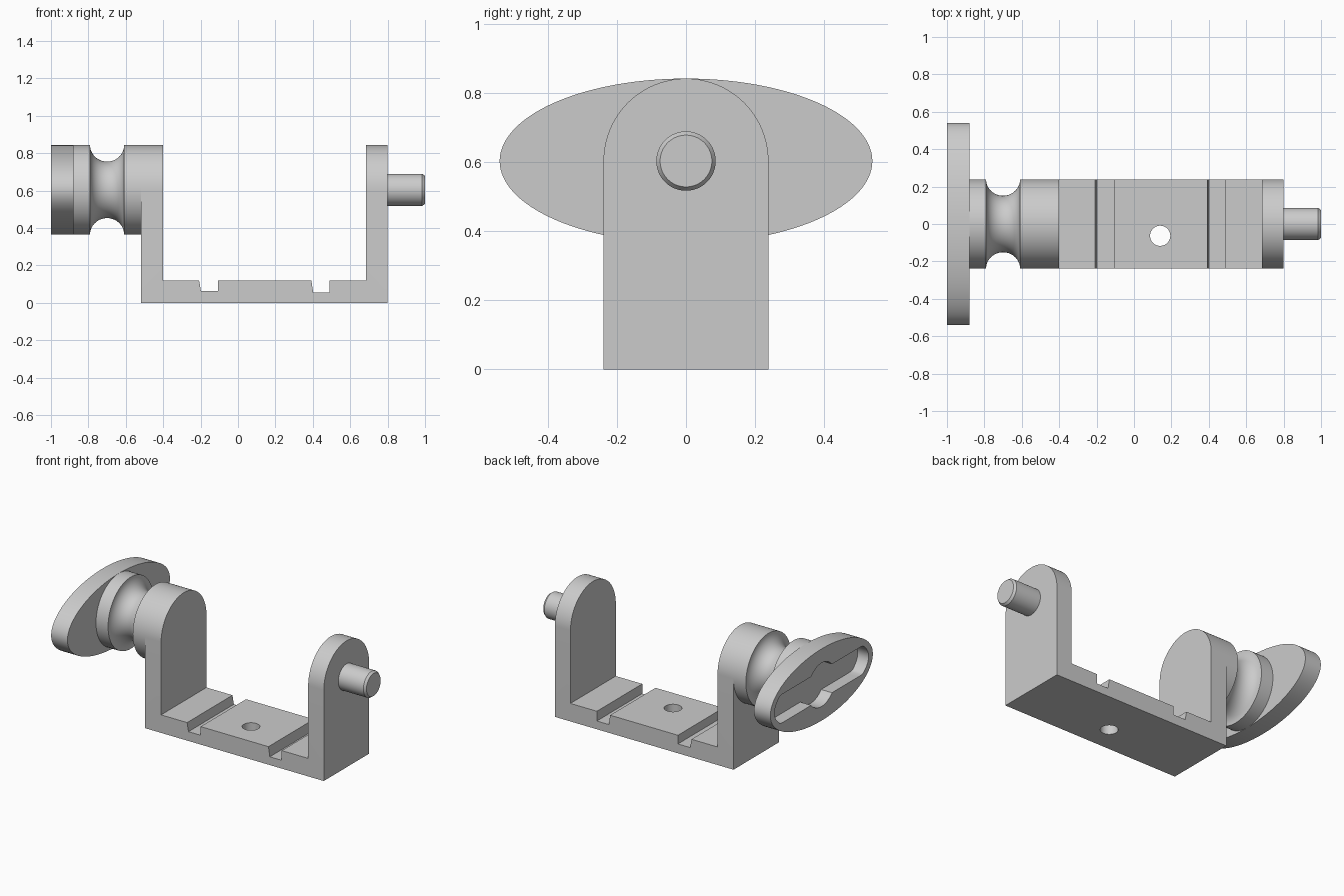
import bpy, bmesh
from math import sin, cos, pi, atan2, hypot
from mathutils import Vector

if "Cube" in bpy.data.objects:
    bpy.data.objects.remove(bpy.data.objects["Cube"])

AXIS_Z = 0.604   # height of the shaft
R = 0.239        # arch and spool radius

grey = bpy.data.materials.new("plain grey")
grey.use_nodes = True
grey.diffuse_color = (0.6, 0.6, 0.6, 1)
grey.node_tree.nodes["Principled BSDF"].inputs["Base Color"].default_value = (0.6, 0.6, 0.6, 1)


def finish(bm, name, smooth=True):
    bmesh.ops.recalc_face_normals(bm, faces=bm.faces)
    mesh = bpy.data.meshes.new(name)
    bm.to_mesh(mesh)
    bm.free()
    mesh.materials.append(grey)
    ob = bpy.data.objects.new(name, mesh)
    bpy.context.collection.objects.link(ob)
    if smooth:
        shade(ob)
    return ob


def shade(ob):
    bpy.ops.object.select_all(action='DESELECT')
    ob.select_set(True)
    bpy.context.view_layer.objects.active = ob
    bpy.ops.object.shade_smooth_by_angle(angle=0.5)


def prism(name, points, offset):
    """Extrude a closed flat outline along an offset."""
    bm = bmesh.new()
    face = bm.faces.new([bm.verts.new(p) for p in points])
    new = bmesh.ops.extrude_face_region(bm, geom=[face])["geom"]
    bmesh.ops.translate(bm, vec=Vector(offset), verts=[v for v in new if isinstance(v, bmesh.types.BMVert)])
    return finish(bm, name, False)


def loft(name, rings):
    """Join rings of equal count with quads and cap both ends."""
    bm = bmesh.new()
    loops = [[bm.verts.new(p) for p in ring] for ring in rings]
    n = len(loops[0])
    for a, b in zip(loops, loops[1:]):
        for i in range(n):
            j = (i + 1) % n
            bm.faces.new((a[i], a[j], b[j], b[i]))
    bm.faces.new(loops[0])
    bm.faces.new(loops[-1])
    return finish(bm, name)


def lathe(name, profile, n=96):
    """Revolve (x, radius) pairs around the shaft."""
    return loft(name, [[(x, r * cos(2 * pi * i / n), AXIS_Z + r * sin(2 * pi * i / n))
                        for i in range(n)] for x, r in profile])


def cut(target, tool, operation):
    mod = target.modifiers.new("cut", 'BOOLEAN')
    mod.object, mod.operation, mod.solver = tool, operation, 'EXACT'
    bpy.context.view_layer.objects.active = target
    bpy.ops.object.modifier_apply(modifier=mod.name)
    bpy.data.objects.remove(tool)


# U-shaped bracket with two slots in its floor
outline = [(-0.518, 0), (0.8, 0), (0.8, 1), (0.685, 1), (0.685, 0.12),
           (0.49, 0.12), (0.49, 0.055), (0.402, 0.055), (0.392, 0.12),
           (-0.108, 0.12), (-0.108, 0.062), (-0.198, 0.062), (-0.208, 0.12),
           (-0.4, 0.12), (-0.4, 1), (-0.518, 1)]
bracket = prism("bracket", [(x, -0.5, z) for x, z in outline], (0, 1, 0))

# Round the uprights with an arch outline, then drill the floor hole
arch = [(-2, -R, -1), (-2, R, -1)]
arch += [(-2, R * cos(pi * i / 48), AXIS_Z + R * sin(pi * i / 48)) for i in range(49)]
cut(bracket, prism("arch_tool", arch, (4, 0, 0)), 'INTERSECT')
hole = [(0.14 + 0.054 * cos(pi * i / 24), -0.063 + 0.054 * sin(pi * i / 24), -1) for i in range(48)]
cut(bracket, prism("hole_tool", hole, (0, 0, 1.5)), 'DIFFERENCE')
shade(bracket)

# Pulley spool with a half-round groove
groove = [(-0.7 - 0.091 * cos(pi * i / 24), R - 0.088 * sin(pi * i / 24)) for i in range(25)]
lathe("pulley_spool", [(-0.88, R)] + groove + [(-0.518, R)])

# Shaft pin with a chamfered tip
lathe("shaft_pin", [(0.8, 0.086), (0.985, 0.086), (1.0, 0.075)])


# Oval thumb knob with a blind pocket in its outer face
def oval(x, a=0.54, b=R, n=160):
    return [(x, a * cos(2 * pi * i / n), AXIS_Z + b * sin(2 * pi * i / n)) for i in range(n)]


def pocket(x):
    ring = []
    for _, y, z in oval(x):
        t = atan2(z - AXIS_Z, y)
        wing = min(1 / hypot(cos(t) / 0.495, sin(t) / 0.195), 0.095 / max(abs(sin(t)), 0.001))
        r = max(wing, 0.145)
        ring.append((x, r * cos(t), AXIS_Z + r * sin(t)))
    return ring


loft("thumb_knob", [oval(-0.88), oval(-1), pocket(-1), pocket(-0.92)])
